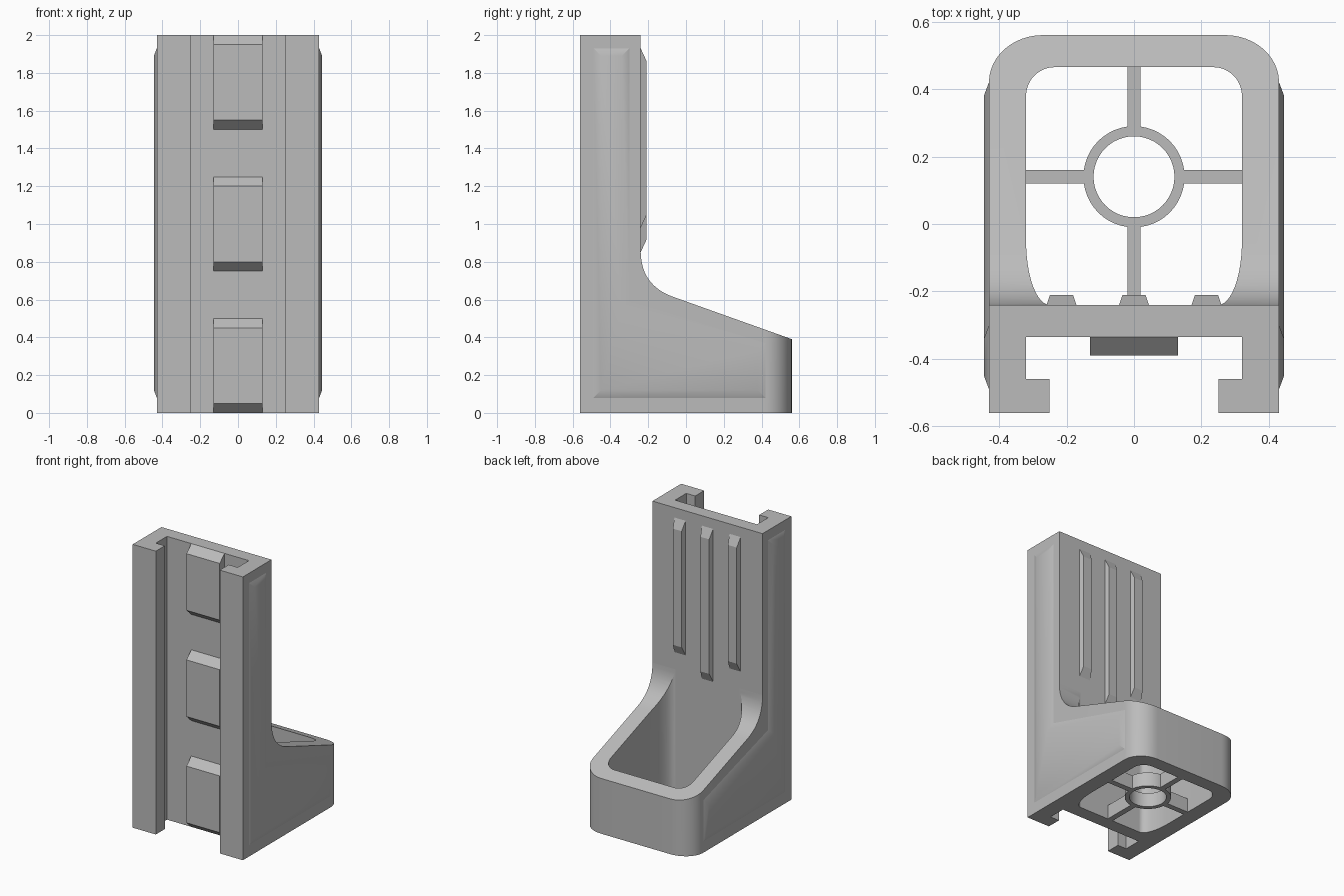
import bpy, bmesh
from math import radians, sin, cos, pi
from mathutils import Vector

cube = bpy.data.objects.get("Cube")
if cube:
    bpy.data.objects.remove(cube, do_unlink=True)

grey = bpy.data.materials.new("plain_grey")
grey.use_nodes = True
COL = (0.5, 0.5, 0.5, 1)
grey.diffuse_color = COL
grey.node_tree.nodes["Principled BSDF"].inputs["Base Color"].default_value = COL


def finish(name, bm, smooth=True):
    bmesh.ops.recalc_face_normals(bm, faces=bm.faces)
    mesh = bpy.data.meshes.new(name)
    bm.to_mesh(mesh)
    bm.free()
    mesh.materials.append(grey)
    ob = bpy.data.objects.new(name, mesh)
    bpy.context.collection.objects.link(ob)
    if smooth:
        shade(ob)
    return ob


def activate(ob):
    bpy.ops.object.select_all(action='DESELECT')
    ob.select_set(True)
    bpy.context.view_layer.objects.active = ob


def shade(ob):
    activate(ob)
    bpy.ops.object.shade_smooth_by_angle(angle=radians(25))


def loft(name, base, top, smooth=False):
    """Solid between two matching outlines of 3D points."""
    bm = bmesh.new()
    a = [bm.verts.new(p) for p in base]
    b = [bm.verts.new(p) for p in top]
    bm.faces.new(a)
    bm.faces.new(b)
    for i in range(len(a)):
        j = (i + 1) % len(a)
        bm.faces.new((a[i], a[j], b[j], b[i]))
    return finish(name, bm, smooth)


def upright(name, outline, z0, z1):
    return loft(name, [(x, y, z0) for x, y in outline], [(x, y, z1) for x, y in outline])


def rect(x0, x1, y0, y1):
    return [(x0, y0), (x1, y0), (x1, y1), (x0, y1)]


def corner(cx, cy, rx, ry, a0, a1, n=12):
    """Elliptical corner, angles in quarter turns."""
    angles = [(a0 + (a1 - a0) * i / n) * pi / 2 for i in range(n + 1)]
    return [(cx + rx * cos(a), cy + ry * sin(a)) for a in angles]


def mirrored(half):
    return half + [(-x, y) for x, y in reversed(half)]


def cut(ob, tool, operation):
    activate(ob)
    mod = ob.modifiers.new("cut", 'BOOLEAN')
    mod.object, mod.operation, mod.solver = tool, operation, 'EXACT'
    bpy.ops.object.modifier_apply(modifier=mod.name)
    bpy.data.objects.remove(tool, do_unlink=True)


# Upright channel with two inward lips at the front
BACK = -0.24
upright("channel", mirrored([(0.43, BACK), (0.43, -0.56), (0.25, -0.56),
                             (0.25, -0.46), (0.32, -0.46), (0.32, -0.335)]), 0, 2)

# Holder: rounded outline, sloping top that sweeps up into the channel
holder = upright("holder", mirrored([(0.43, BACK)] + corner(0.27, 0.42, 0.16, 0.14, 0, 1)), 0, 1)
p0, p1, p2 = Vector((BACK, 0.86)), Vector((BACK, 0.676)), Vector((-0.07, 0.615))
sweep = [p0 * (1 - t) ** 2 + p1 * 2 * t * (1 - t) + p2 * t * t for t in [i / 14 for i in range(15)]]
side = [(-0.3, -0.1), (-0.3, 0.86)] + [tuple(p) for p in sweep] + [(0.6, 0.376), (0.6, -0.1)]
trim = loft("trim", [(-0.6, y, z) for y, z in side], [(0.6, y, z) for y, z in side])
cut(holder, trim, 'INTERSECT')

# Pocket open at the bottom
pocket = [(0.25, -0.3)] + corner(0.25, -0.05, 0.07, 0.19, -1, 0) + corner(0.235, 0.38, 0.085, 0.085, 0, 1)
cut(holder, upright("pocket", mirrored(pocket), -0.2, 1.2), 'DIFFERENCE')
shade(holder)

# Ring and four spokes at the bottom of the pocket
RING_Y, DEPTH = 0.14, 0.1
bm = bmesh.new()
ring = [bm.verts.new((r, RING_Y, z)) for r, z in rect(0.12, 0.15, 0, DEPTH)]
edges = [bm.edges.new((ring[i], ring[(i + 1) % 4])) for i in range(4)]
bmesh.ops.spin(bm, geom=ring + edges, cent=(0, RING_Y, 0), axis=(0, 0, 1),
               angle=2 * pi, steps=48)
bmesh.ops.remove_doubles(bm, verts=bm.verts, dist=0.0005)
finish("ring", bm)
for name, box in (("left_spoke", rect(0.145, 0.325, 0.12, 0.16)),
                  ("right_spoke", rect(-0.325, -0.145, 0.12, 0.16)),
                  ("back_spoke", rect(-0.02, 0.02, 0.285, 0.47)),
                  ("front_spoke", rect(-0.02, 0.02, BACK, -0.005))):
    upright(name, box, 0, DEPTH)


def pad(name, x, half, z0, z1, y0, y1, inset_x, inset_z):
    """Raised block with bevelled ends, standing off a y plane."""
    loft(name, [(u, y0, v) for u, v in rect(x - half, x + half, z0, z1)],
         [(u, y1, v) for u, v in rect(x - half + inset_x, x + half - inset_x,
                                      z0 + inset_z, z1 - inset_z)])


# Locking teeth inside the channel
for i in range(3):
    pad(f"tooth_{i + 1}", 0, 0.13, 0.75 * i, 0.75 * i + 0.5, -0.335, -0.39, 0, 0.05)

# Three grip ribs on the back wall, the middle one longer
for name, x, low in (("right_rib", -0.215, 0.98), ("middle_rib", 0, 0.85), ("left_rib", 0.215, 0.98)):
    pad(name, x, 0.044, low, 1.93, BACK, -0.21, 0.01, 0.065)

# Raised L-shaped side panels with bevelled borders
outer = [(-0.49, 0.08), (0.42, 0.08), (0.42, 0.37), (-0.3, 0.59), (-0.3, 1.93), (-0.49, 1.93)]
inner = [(-0.45, 0.12), (0.38, 0.12), (0.38, 0.335), (-0.34, 0.555), (-0.34, 1.89), (-0.45, 1.89)]
for name, s in (("left_panel", 1), ("right_panel", -1)):
    loft(name, [(s * 0.43, y, z) for y, z in outer], [(s * 0.445, y, z) for y, z in inner], True)
